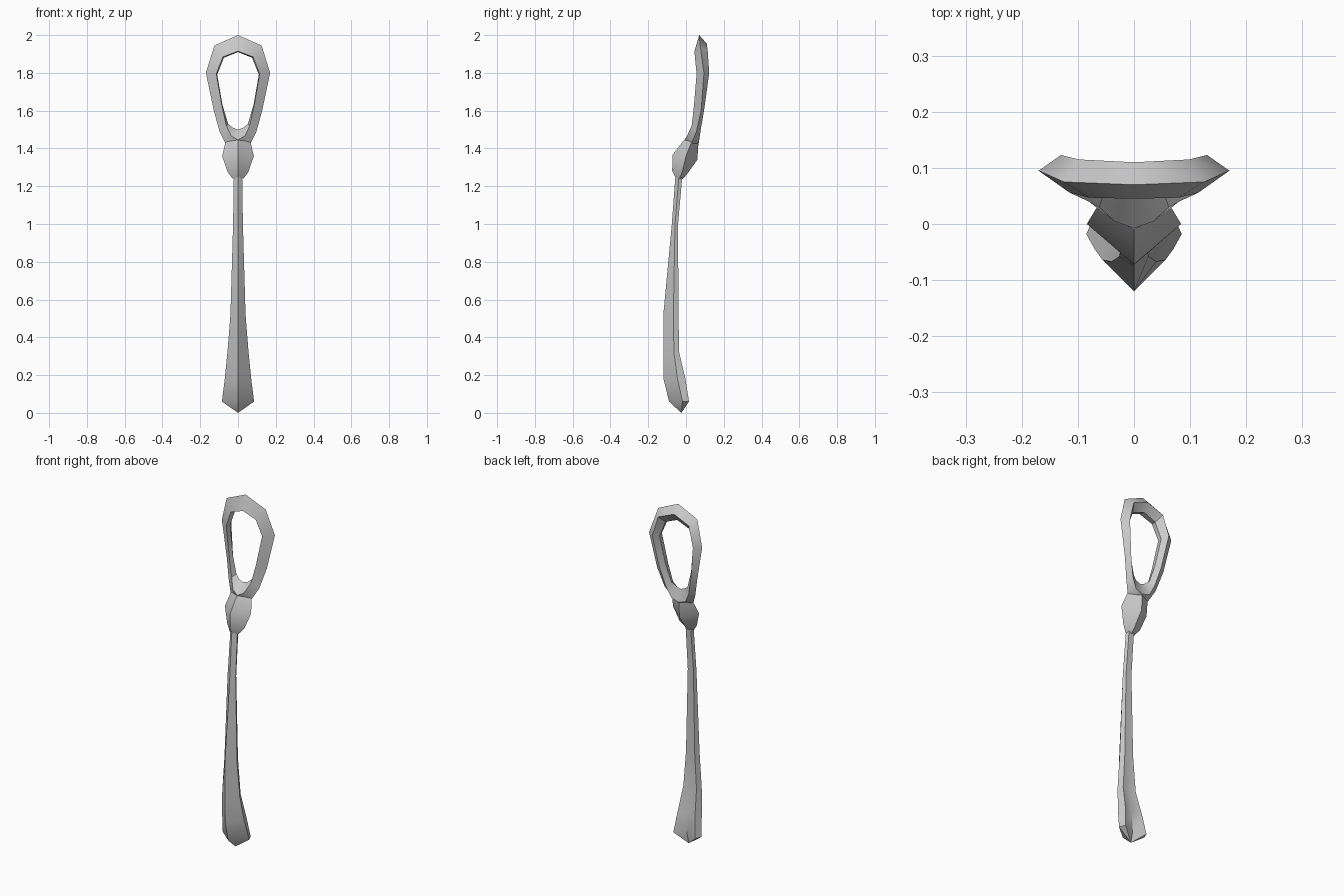
import bpy, bmesh, math


def loft(name, rings, closed=False, tip=None):
    """Skin a list of equal-sided point rings; cap the ends or close the loop."""
    bm = bmesh.new()
    rows = [[bm.verts.new(p) for p in ring] for ring in rings]
    n = len(rows[0])
    pairs = list(zip(rows, rows[1:]))
    if closed:
        pairs.append((rows[-1], rows[0]))
    for a, b in pairs:
        for i in range(n):
            j = (i + 1) % n
            bm.faces.new((a[i], a[j], b[j], b[i]))
    if not closed:
        bm.faces.new(rows[-1])
        if tip:
            t = bm.verts.new(tip)
            for i in range(n):
                bm.faces.new((rows[0][i], rows[0][(i + 1) % n], t))
        else:
            bm.faces.new(rows[0])
    bmesh.ops.recalc_face_normals(bm, faces=bm.faces)
    mesh = bpy.data.meshes.new(name)
    bm.to_mesh(mesh)
    bm.free()
    obj = bpy.data.objects.new(name, mesh)
    bpy.context.collection.objects.link(obj)
    bpy.ops.object.select_all(action='DESELECT')
    obj.select_set(True)
    bpy.context.view_layer.objects.active = obj
    bpy.ops.object.shade_smooth_by_angle(angle=math.radians(35))
    return obj


def flip(p):
    return (-p[0], p[1], p[2])


# Shaft: front ridge, side edges and bevelled hollow back, flaring to the foot
# z, half width, front y, side y, back corner y, back corner x, back middle y
shaft_rows = [
    (0.06, 0.085, -0.090, -0.018, 0.016, 0.070, -0.010),
    (0.18, 0.070, -0.119, -0.045, -0.003, 0.055, -0.018),
    (0.32, 0.056, -0.120, -0.064, -0.036, 0.042, -0.040),
    (0.52, 0.040, -0.120, -0.067, -0.040, 0.028, -0.042),
    (1.00, 0.026, -0.075, -0.058, -0.042, 0.018, -0.042),
    (1.27, 0.022, -0.055, -0.036, -0.018, 0.016, -0.018),
]
shaft = []
for z, w, front, side, back, bw, mid in shaft_rows:
    shaft.append([(0, front, z), (w, side, z), (bw, back, z),
                  (0, mid, z), (-bw, back, z), (-w, side, z)])
loft("shaft", shaft, tip=(0, -0.025, 0))

# Knob: tilted diamond sections, given as front, side, back points
knob_rows = [
    ((0, -0.055, 1.245), (0.028, -0.035, 1.240), (0, -0.018, 1.238)),
    ((0, -0.073, 1.280), (0.055, -0.020, 1.275), (0, 0.003, 1.260)),
    ((0, -0.072, 1.365), (0.084, 0.000, 1.360), (0, 0.060, 1.340)),
    ((0, -0.010, 1.445), (0.066, 0.030, 1.435), (0, 0.066, 1.430)),
]
loft("knob", [[f, s, b, flip(s)] for f, s, b in knob_rows])

# Ring: half loop of outer, front, inner, back points, mirrored to the left
half = [
    [(0, 0.070, 2.00), (0, 0.045, 1.915), (0, 0.080, 1.91), (0, 0.110, 1.955)],
    [(0.125, 0.075, 1.945), (0.080, 0.047, 1.885), (0.075, 0.080, 1.88), (0.098, 0.115, 1.915)],
    [(0.170, 0.095, 1.80), (0.115, 0.056, 1.795), (0.110, 0.085, 1.79), (0.130, 0.123, 1.80)],
    [(0.128, 0.080, 1.60), (0.085, 0.042, 1.625), (0.082, 0.070, 1.63), (0.100, 0.097, 1.61)],
    [(0.098, 0.055, 1.49), (0.062, 0.030, 1.52), (0.052, 0.060, 1.53), (0.072, 0.078, 1.50)],
    [(0.068, 0.030, 1.43), (0.035, 0.005, 1.465), (0.028, 0.050, 1.51), (0.045, 0.070, 1.445)],
    [(0, 0.025, 1.40), (0, -0.008, 1.446), (0, 0.050, 1.50), (0, 0.069, 1.43)],
]
loft("ring", half + [[flip(p) for p in ring] for ring in half[-2:0:-1]], closed=True)
